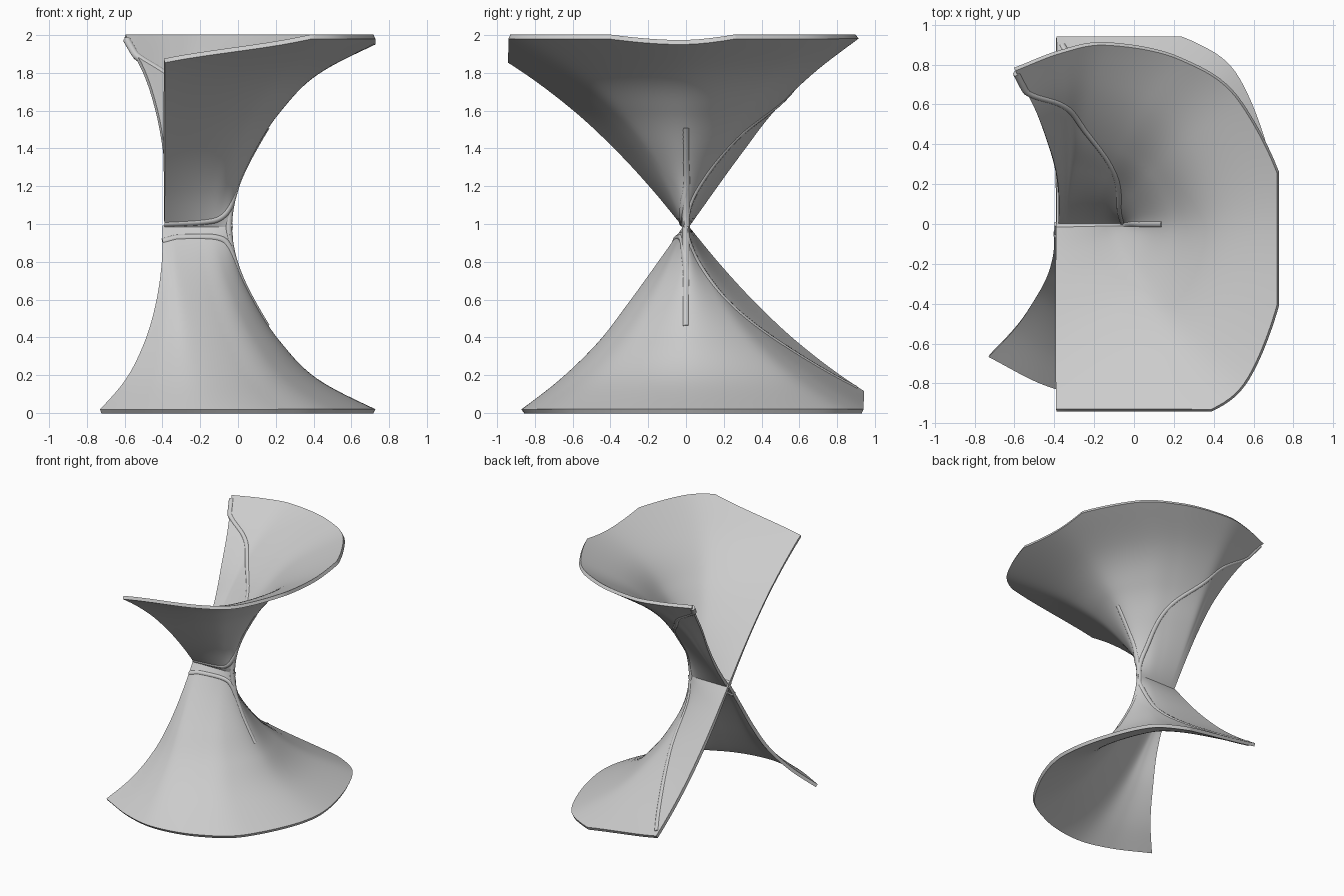
import bpy, bmesh
from mathutils import Vector

cube = bpy.data.objects.get("Cube")
if cube:
    bpy.data.objects.remove(cube, do_unlink=True)

mat = bpy.data.materials.new("light_grey")
grey = (0.6, 0.6, 0.6, 1)
mat.use_nodes = True
mat.diffuse_color = grey
mat.node_tree.nodes["Principled BSDF"].inputs["Base Color"].default_value = grey

MID = 0.985      # height of the horizontal line where the sheets meet
STEP = 0.206     # height between profile rows
THICK = 0.026
EDGE_X = -0.39

# Rows going up: apex x, back y, front y, open edge x, open edge y
ROWS = [(-.05, 0, 0, -.40, 0), (-.015, .142, -.17, -.402, .135), (.08, .292, -.36, -.43, .25),
        (.215, .452, -.58, -.49, .365), (.425, .665, -.85, -.595, .52), (.83, .935, -1.18, -.775, .71)]


def spline(pts, s):
    """Catmull-Rom through pts, which include one extra point at each end."""
    i = min(max(int(s), 0), len(pts) - 4)
    f = s - i
    a, b, c, d = pts[i:i + 4]
    return (b * 2 + (c - a) * f + (a * 2 - b * 5 + c * 4 - d) * f * f
            + (b * 3 - a - c * 3 + d) * f ** 3) * 0.5


def section(row, level, trim):
    """Section from the open back edge round to the front: a parabola low down, rounder above."""
    ax, by, fy, lx, ly = row
    w = ax - EDGE_X
    back = Vector((EDGE_X + .22 * w, by))
    full = level ** 1.5

    def ratio(u, top):
        para = (1 - u) ** .5
        return para + (top - para) * full

    def wing(s):
        p = Vector((lx, ly)).lerp(back, s)
        return p + Vector((0, .2 * by * s * (1 - s)))

    def shoulder(u, top):
        return Vector((back.x + u * (ax - back.x), by * ratio(u, top)))

    def wall(u, top):
        return Vector((EDGE_X + u * w, fy * ratio(u, top)))

    return [wing(trim), wing((1 + trim) / 2), back, shoulder(.4, .92), shoulder(.74, .665),
            Vector((ax, 0)), wall(.86, .61), wall(.61, .85), wall(0, 1)]


def make_surface(trim):
    rows = [section(r, i / 5, trim) for i, r in enumerate(ROWS)]
    below = [Vector((p.x, -p.y)) for p in rows[1]]
    above = [p * 2 - q for p, q in zip(rows[-1], rows[-2])]
    rows = [below] + rows + [above]

    def surface(t, h):
        pts = [spline([r[k] for r in rows], h / STEP) for k in range(9)]
        pts = [pts[0] * 2 - pts[1]] + pts + [pts[-1] * 2 - pts[-2]]
        p = spline(pts, t)
        return Vector((p.x, p.y, h))
    return surface


def place(p, flip):
    """The lower sheet is the upper one turned half round the x axis."""
    return Vector((p.x, -p.y, MID - p.z)) if flip else Vector((p.x, p.y, MID + p.z))


def build_sheet(name, surface, flip):
    nt, nh = 80, 48
    bm = bmesh.new()
    grid = [[bm.verts.new(surface(8 * i / nt, 5 * STEP * j / nh))
             for i in range(nt + 1)] for j in range(nh + 1)]
    for j in range(nh):
        for i in range(nt):
            bm.faces.new((grid[j][i], grid[j][i + 1], grid[j + 1][i + 1], grid[j + 1][i]))
    # Trim to the bounding planes
    top = (MID if flip else 2 - MID) - .008
    for co, no in (((0, 0, top), (0, 0, 1)), ((.722, 0, 0), (1, 0, 0)), ((0, -.935, 0), (0, -1, 0))):
        bmesh.ops.bisect_plane(bm, geom=bm.verts[:] + bm.edges[:] + bm.faces[:],
                               plane_co=co, plane_no=no, clear_outer=True)
    # Thicken evenly on both sides, leaving rims square to the sheet
    bm.normal_update()
    for v, n in [(v, v.normal.copy()) for v in bm.verts]:
        v.co += n * THICK / 2
    bmesh.ops.solidify(bm, geom=bm.faces[:], thickness=THICK)
    for v in bm.verts:
        v.co = place(v.co, flip)
    bmesh.ops.recalc_face_normals(bm, faces=bm.faces[:])
    me = bpy.data.meshes.new(name)
    bm.to_mesh(me)
    bm.free()
    ob = bpy.data.objects.new(name, me)
    bpy.context.collection.objects.link(ob)
    me.materials.append(mat)
    bpy.ops.object.select_all(action='DESELECT')
    ob.select_set(True)
    bpy.context.view_layer.objects.active = ob
    bpy.ops.object.shade_smooth_by_angle(angle=0.6)


def build_tube(name, surface, path, flip):
    """Round rib that follows the surface along a smoothed path."""
    pts = [Vector(p) for p in path]
    ends = [pts[0] * 2 - pts[1]] + pts + [pts[-1] * 2 - pts[-2]]
    n = 8 * (len(pts) - 1)
    cu = bpy.data.curves.new(name, 'CURVE')
    cu.dimensions = '3D'
    cu.bevel_depth = 0.02
    cu.bevel_resolution = 3
    cu.use_fill_caps = True
    sp = cu.splines.new('POLY')
    sp.points.add(n)
    for k in range(n + 1):
        t, h = spline(ends, k / 8)
        p = place(surface(min(max(t, 0), 8), max(h, 0)), flip)
        sp.points[k].co = (*p, 1)
    cu.materials.append(mat)
    bpy.context.collection.objects.link(bpy.data.objects.new(name, cu))


upper = make_surface(.25)
lower = make_surface(0)
build_sheet("upper_sheet", upper, False)
build_sheet("lower_sheet", lower, True)

# Ribs along the waist and up the outer walls
build_tube("upper_waist_rib", upper,
           [(8, .02), (7, .03), (6, .05), (5.4, .1), (5, .2), (5, .35), (5, .53)], False)
build_tube("lower_waist_rib", lower,
           [(0, .08), (2, .06), (4, .06), (4.7, .1), (5, .2), (5, .35), (5, .53)], True)
build_tube("upper_back_rib", upper,
           [(5, .04), (4.3, .2), (3.2, .47), (1.35, .74), (.08, .89), (0, .99)], False)
build_tube("lower_back_rib", lower,
           [(5, .04), (5.7, .14), (6.7, .39), (7.35, .6), (7.95, .86)], True)
# Short ribs bridging the waist
build_tube("waist_bridge_upper", upper, [(5, 0), (5, .1), (5, .2)], False)
build_tube("waist_bridge_lower", lower, [(5, 0), (5, .1), (5, .2)], True)
